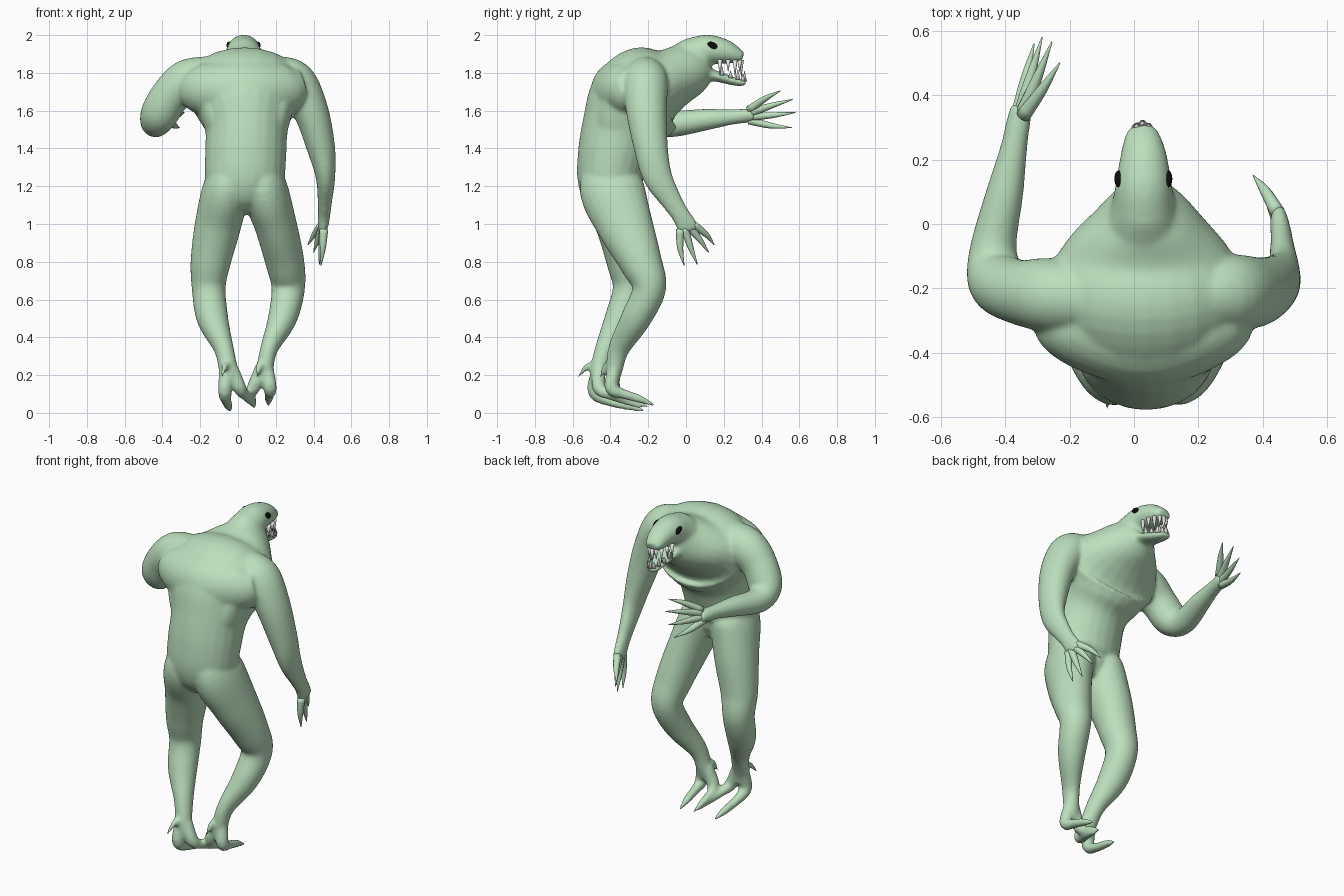
import bpy, bmesh, math
from mathutils import Vector, Matrix


def material(name, col):
    m = bpy.data.materials.new(name)
    m.diffuse_color = (*col, 1)
    return m


GREEN = material("pale green skin", (0.5, 0.74, 0.51))
WHITE = material("tooth white", (0.85, 0.85, 0.85))
BLACK = material("eye black", (0.004, 0.004, 0.004))


def finish(name, bm, mat):
    me = bpy.data.meshes.new(name)
    for f in bm.faces:
        f.smooth = True
    bm.to_mesh(me)
    bm.free()
    ob = bpy.data.objects.new(name, me)
    bpy.context.collection.objects.link(ob)
    me.materials.append(mat)
    return ob


def spline(rows, n):
    """Catmull-Rom through rows of (x, y, z, side radius, depth radius)."""
    P = [Vector(r) for r in rows]
    P = [P[0] * 2 - P[1]] + P + [P[-1] * 2 - P[-2]]
    out = []
    for i in range(1, len(P) - 2):
        a, b, c, d = P[i - 1:i + 3]
        for k in range(n):
            t = k / n
            out.append(0.5 * (2 * b + (c - a) * t + (2 * a - 5 * b + 4 * c - d) * t * t
                              + (3 * b - a - 3 * c + d) * t ** 3))
    return out + [P[-2]]


def loft(bm, rows, ref=(1, 0, 0), sides=24, n=6):
    """Tube with elliptical rings along a smooth path."""
    pts = spline(rows, n)
    pos = [Vector(p[:3]) for p in pts]
    rings = []
    for i, p in enumerate(pts):
        t = (pos[min(i + 1, len(pos) - 1)] - pos[max(i - 1, 0)]).normalized()
        s = Vector(ref)
        s = (s - t * s.dot(t)).normalized()
        u = t.cross(s)
        ra, rb = max(p[3], 0.002), max(p[4], 0.002)
        rings.append([bm.verts.new(pos[i] + s * ra * math.cos(a) + u * rb * math.sin(a))
                      for a in (2 * math.pi * k / sides for k in range(sides))])
    fs = [bm.faces.new((A[k], A[(k + 1) % sides], B[(k + 1) % sides], B[k]))
          for A, B in zip(rings, rings[1:]) for k in range(sides)]
    fs += [bm.faces.new(rings[0]), bm.faces.new(rings[-1])]
    bmesh.ops.recalc_face_normals(bm, faces=fs)


def digits(bm, paths, radii, ref=(1, 0, 0)):
    for path in paths:
        loft(bm, [(*p, r, r) for p, r in zip(path, radii)], ref, 12, 4)


body = bmesh.new()
# torso: hips, hunched back, chest and neck
loft(body, [(.035, -.36, 1.07, .06, .08), (.035, -.38, 1.13, .14, .135),
            (.035, -.4, 1.22, .205, .172), (.04, -.385, 1.35, .215, .19),
            (.045, -.345, 1.5, .22, .21), (.04, -.285, 1.615, .268, .25),
            (.035, -.2, 1.715, .32, .24), (.035, -.08, 1.77, .26, .165),
            (.035, .02, 1.825, .165, .142), (.03, .09, 1.875, .09, .1)])
# broad shoulder blades
loft(body, [(-.26, -.25, 1.74, .08, .09), (-.18, -.3, 1.715, .135, .14),
            (.04, -.355, 1.7, .15, .165), (.24, -.3, 1.715, .135, .14),
            (.33, -.27, 1.74, .09, .09)], ref=(0, 1, 0))
# flanks fading from the shoulder blades into the waist
for x in (-1, 1):
    loft(body, [(.035 + x * .23, -.28, 1.74, .07, .1), (.04 + x * .18, -.33, 1.62, .075, .12),
                (.045 + x * .13, -.355, 1.48, .075, .125), (.04 + x * .06, -.38, 1.32, .05, .08)])
# skull with snout, then the lower jaw
loft(body, [(.03, 0, 1.85, .125, .115), (.03, .06, 1.89, .1, .108), (.03, .12, 1.92, .088, .083),
            (.03, .2, 1.913, .075, .067), (.027, .26, 1.895, .06, .047),
            (.025, .3, 1.882, .043, .027)])
loft(body, [(.03, .06, 1.8, .09, .05), (.03, .15, 1.785, .07, .03), (.028, .22, 1.765, .055, .025),
            (.025, .285, 1.748, .042, .019), (.025, .317, 1.75, .03, .014)])
# right leg, bent
loft(body, [(.1, -.385, 1.36, .07, .1), (.135, -.395, 1.2, .122, .17), (.198, -.325, 1.0, .112, .15),
            (.248, -.24, .8, .103, .114), (.266, -.195, .66, .089, .09),
            (.235, -.265, .5, .077, .08), (.165, -.355, .34, .047, .057),
            (.14, -.38, .22, .045, .043), (.13, -.385, .16, .036, .03)])
# left leg, straighter
loft(body, [(-.03, -.385, 1.36, .07, .1), (-.06, -.395, 1.2, .122, .17),
            (-.105, -.345, 1.0, .123, .137), (-.145, -.315, .8, .107, .106),
            (-.155, -.295, .66, .09, .093), (-.135, -.35, .5, .084, .081),
            (-.075, -.425, .34, .053, .057), (-.05, -.465, .22, .05, .043),
            (-.04, -.47, .15, .04, .03)])
# right arm, hanging, with palm
loft(body, [(.2, -.23, 1.78, .1, .11), (.3, -.215, 1.75, .112, .12), (.385, -.21, 1.6, .094, .108),
            (.44, -.185, 1.4, .075, .09), (.463, -.15, 1.25, .052, .078),
            (.46, -.075, 1.12, .038, .057), (.456, -.03, 1.05, .033, .05),
            (.45, .005, .99, .028, .056), (.447, .015, .96, .02, .05)])
# left arm, raised forward, with palm
loft(body, [(-.15, -.23, 1.78, .11, .11), (-.27, -.22, 1.755, .115, .115),
            (-.36, -.21, 1.675, .105, .1), (-.42, -.175, 1.575, .1, .095),
            (-.437, -.08, 1.532, .074, .073), (-.4, .1, 1.552, .058, .058),
            (-.372, .24, 1.567, .042, .042), (-.36, .31, 1.572, .037, .04),
            (-.348, .365, 1.577, .03, .038)], ref=(1, 0, -1))
# clawed toes, two per foot, and heel spurs
digits(body, [
    [(-.065, -.465, .23), (-.07, -.485, .11), (-.06, -.4, .06), (-.05, -.3, .036), (-.04, -.22, .01)],
    [(-.03, -.46, .23), (.01, -.46, .13), (.035, -.4, .095), (.065, -.32, .065), (.09, -.24, .028)],
    [(.155, -.38, .23), (.17, -.395, .13), (.167, -.33, .1), (.163, -.25, .075), (.16, -.165, .04)],
    [(.125, -.38, .24), (.085, -.385, .14), (.07, -.35, .1), (.075, -.28, .07), (.09, -.2, .03)]],
    (.036, .037, .027, .023, .008))
digits(body, [
    [(-.055, -.46, .24), (-.07, -.52, .245), (-.085, -.575, .185)],
    [(.135, -.37, .24), (.115, -.42, .25), (.1, -.455, .185)]], (.03, .02, .006))
ob = finish("body", body, GREEN)
rm = ob.modifiers.new("merge", 'REMESH')
rm.mode = 'VOXEL'
rm.voxel_size = 0.009
rm.use_smooth_shade = True
sm = ob.modifiers.new("soften", 'SMOOTH')
sm.factor = 0.5
sm.iterations = 14


def fingers(name, palm, spread, tips):
    """Fan of pointed fingers from a palm line to the given tips."""
    bm = bmesh.new()
    palm, spread = Vector(palm), Vector(spread)
    paths = []
    for i, tip in enumerate(tips):
        off = spread * (i / 1.5 - 1)
        base, tip = palm + off, Vector(tip)
        paths.append((base, base.lerp(tip, .5) + off * .3, tip))
    digits(bm, paths, (.023, .016, .002), (1, 0, .3))
    finish(name, bm, GREEN)


fingers("right_fingers", (.45, .003, .985), (-.005, .034, .012),
        [(.44, -.01, .78), (.43, .06, .785), (.4, .12, .85), (.37, .15, .89)])
fingers("left_fingers", (-.352, .335, 1.577), (.008, 0, .028),
        [(-.31, .56, 1.51), (-.285, .58, 1.59), (-.255, .565, 1.66), (-.23, .5, 1.705)])

# teeth: pointed cones around each jaw, every other one a fang
bm = bmesh.new()
for i in range(9):
    a = math.pi * i / 8
    x, s = math.cos(a), math.sin(a)
    big = .85 if i % 2 else 1.2
    for z, y, wide, reach, length in ((1.872 - .004 * s, .18, .058, .113, -.075 * big),
                                      (1.785 - .03 * s, .19, .046, .12, .045 * big)):
        m = Matrix.Translation((.027 + wide * x, y + reach * s, z + length / 2))
        if length < 0:
            m = m @ Matrix.Rotation(math.pi, 4, 'X')
        bmesh.ops.create_cone(bm, cap_ends=True, segments=10, radius1=.013, radius2=.001,
                              depth=abs(length), matrix=m)
finish("teeth", bm, WHITE)

# eyes
bm = bmesh.new()
for side in (-1, 1):
    m = (Matrix.Translation((.029 + side * .077, .14, 1.945)) @ Matrix.Rotation(-.45, 4, 'X')
         @ Matrix.Diagonal((.013, .028, .018, 1)))
    bmesh.ops.create_uvsphere(bm, u_segments=20, v_segments=12, radius=1, matrix=m)
finish("eyes", bm, BLACK)
